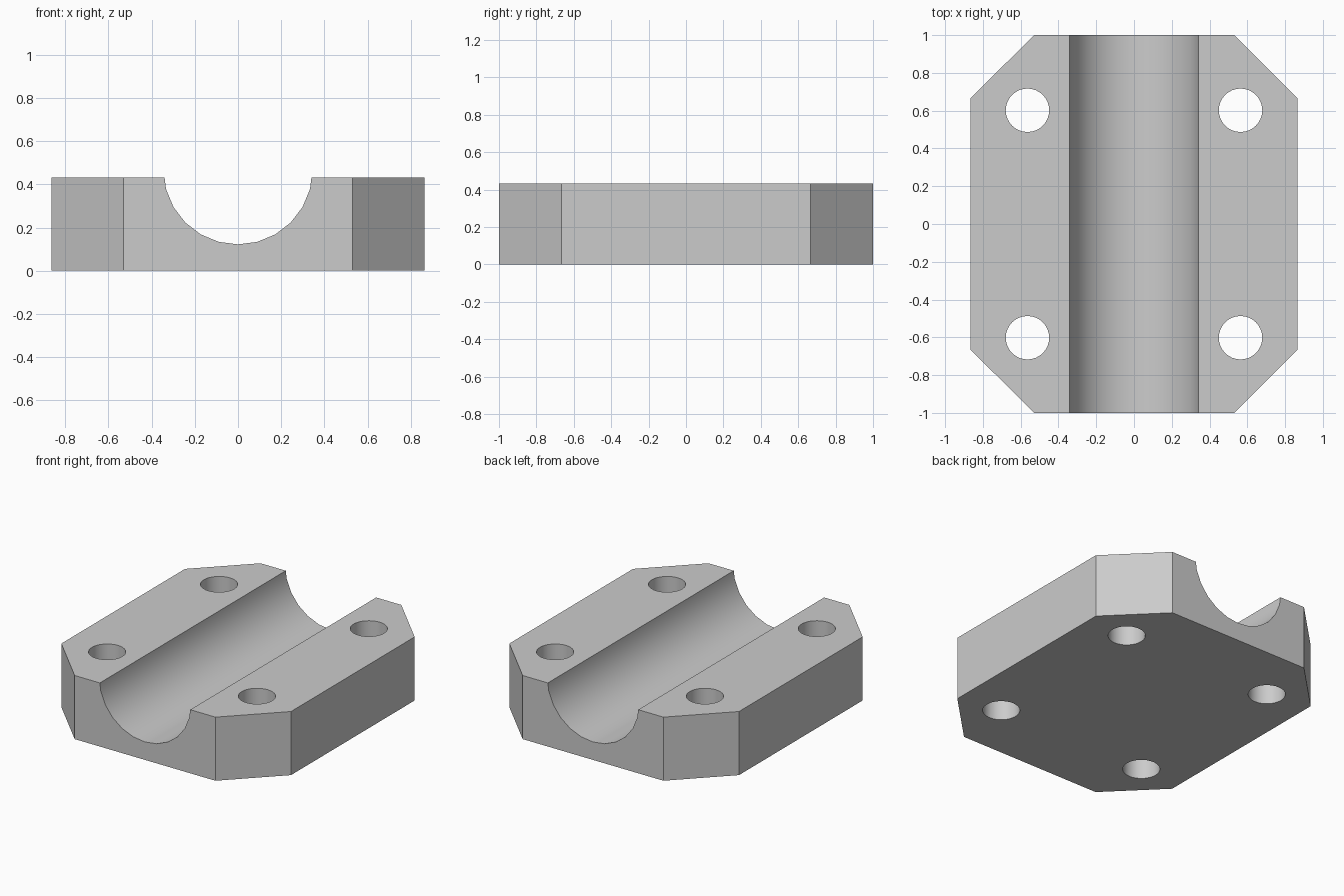
import bpy, bmesh, math

default = bpy.data.objects.get("Cube")
if default:
    bpy.data.objects.remove(default)

HX, HY, HEIGHT, CHAMFER = 0.865, 1.0, 0.433, 0.335
GROOVE_R, GROOVE_Z = 0.345, 0.467
HOLE_X, HOLE_Y, HOLE_R = 0.564, 0.602, 0.115

grey = bpy.data.materials.new("plain_grey")
grey.use_nodes = True
colour = (0.6, 0.6, 0.6, 1)
grey.diffuse_color = colour
grey.node_tree.nodes["Principled BSDF"].inputs["Base Color"].default_value = colour


def add_cutter(name, radius, depth, sides, location, rotation=(0, 0, 0)):
    bpy.ops.mesh.primitive_cylinder_add(vertices=sides, radius=radius, depth=depth,
                                        location=location, rotation=rotation)
    cutter = bpy.context.object
    cutter.name = name
    cutter.data.materials.append(grey)
    cutter.hide_render = True
    return cutter


# Block: rectangle with four chamfered corners, extruded upwards
outline = []
for sx, sy in ((1, 1), (-1, 1), (-1, -1), (1, -1)):
    corner = [(sx * HX, sy * (HY - CHAMFER), 0), (sx * (HX - CHAMFER), sy * HY, 0)]
    outline += corner if sx * sy > 0 else corner[::-1]
bm = bmesh.new()
base = bm.faces.new([bm.verts.new(p) for p in outline])
top = bmesh.ops.extrude_face_region(bm, geom=[base])["geom"]
bmesh.ops.translate(bm, vec=(0, 0, HEIGHT),
                    verts=[v for v in top if isinstance(v, bmesh.types.BMVert)])
bmesh.ops.recalc_face_normals(bm, faces=bm.faces)
mesh = bpy.data.meshes.new("clamp_block")
bm.to_mesh(mesh)
bm.free()
mesh.materials.append(grey)
block = bpy.data.objects.new("clamp_block", mesh)
bpy.context.collection.objects.link(block)

# Half-round channel along the length, and four bolt holes
cutters = [add_cutter("channel_cutter", GROOVE_R, 2.4, 24, (0, 0, GROOVE_Z),
                      (math.pi / 2, 0, 0))]
for sx in (-1, 1):
    for sy in (-1, 1):
        cutters.append(add_cutter("bolt_hole_cutter", HOLE_R, 1, 32,
                                  (sx * HOLE_X, sy * HOLE_Y, HEIGHT / 2)))

bpy.ops.object.select_all(action="DESELECT")
block.select_set(True)
bpy.context.view_layer.objects.active = block
for cutter in cutters:
    cut = block.modifiers.new(cutter.name, "BOOLEAN")
    cut.operation = "DIFFERENCE"
    cut.solver = "EXACT"
    cut.object = cutter
    bpy.ops.object.modifier_apply(modifier=cut.name)
for cutter in cutters:
    bpy.data.objects.remove(cutter)

bpy.ops.object.shade_smooth_by_angle(angle=math.radians(30))
